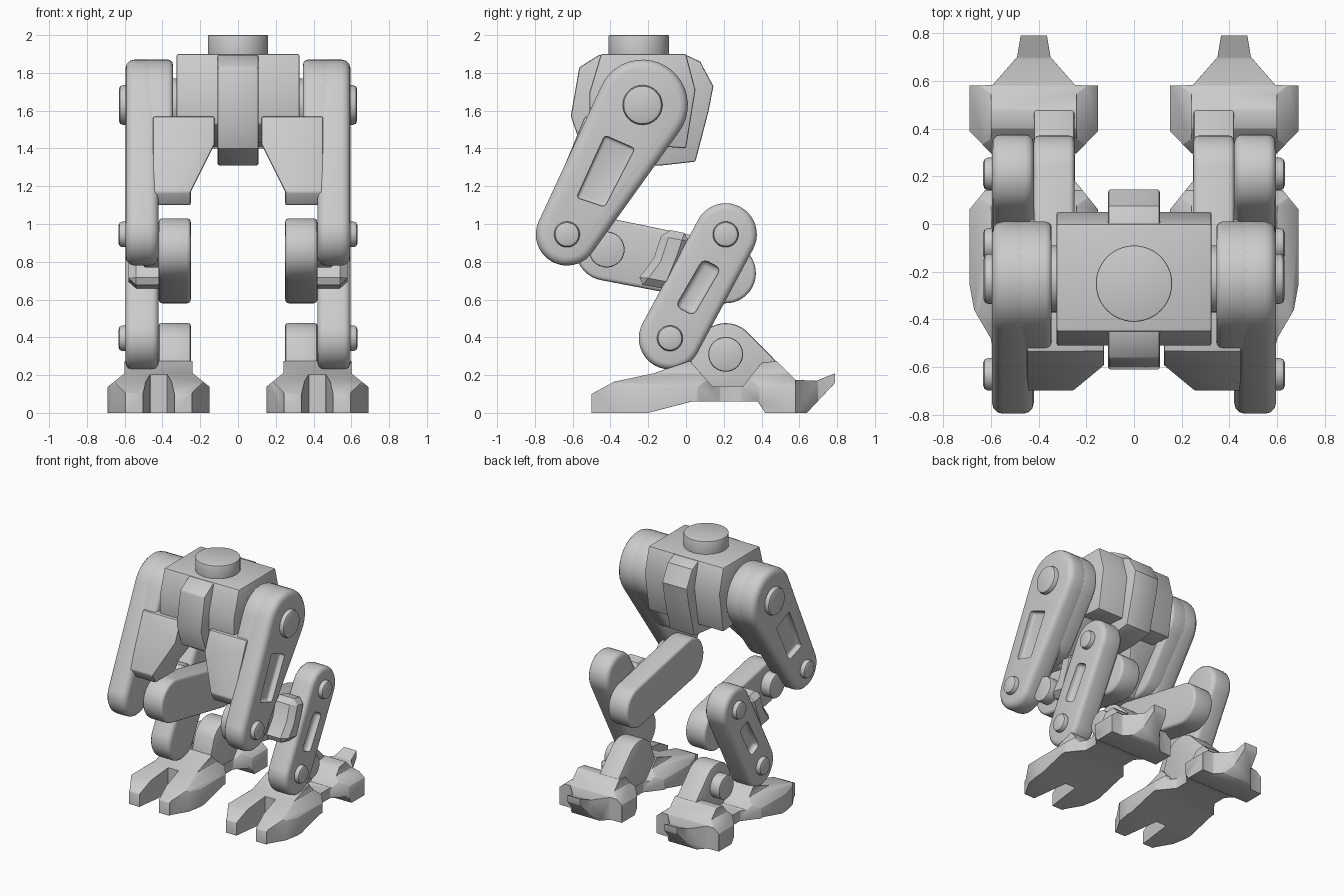
import bpy, bmesh, math
from mathutils import Vector

cube = bpy.data.objects.get("Cube")
if cube:
    bpy.data.objects.remove(cube, do_unlink=True)

grey = bpy.data.materials.new("light_grey")
grey.use_nodes = True
grey.diffuse_color = (0.6, 0.6, 0.6, 1)
grey.node_tree.nodes["Principled BSDF"].inputs["Base Color"].default_value = (0.6, 0.6, 0.6, 1)


def prism(name, pts, lo, hi, axis="x"):
    """Extrude a 2D outline along an axis."""
    place = {"x": lambda p, a: (a, p[0], p[1]),
             "y": lambda p, a: (p[0], a, p[1]),
             "z": lambda p, a: (p[0], p[1], a)}[axis]
    bm = bmesh.new()
    face = bm.faces.new([bm.verts.new(place(p, lo)) for p in pts])
    ext = bmesh.ops.extrude_face_region(bm, geom=[face])
    move = Vector(place((0, 0), hi - lo))
    bmesh.ops.translate(bm, vec=move, verts=[g for g in ext["geom"] if isinstance(g, bmesh.types.BMVert)])
    bmesh.ops.recalc_face_normals(bm, faces=bm.faces)
    mesh = bpy.data.meshes.new(name)
    bm.to_mesh(mesh)
    bm.free()
    mesh.materials.append(grey)
    obj = bpy.data.objects.new(name, mesh)
    bpy.context.collection.objects.link(obj)
    return obj


def activate(obj):
    bpy.ops.object.select_all(action="DESELECT")
    obj.select_set(True)
    bpy.context.view_layer.objects.active = obj


def combine(obj, tool, operation):
    mod = obj.modifiers.new("cut", "BOOLEAN")
    mod.object, mod.operation, mod.solver = tool, operation, "EXACT"
    activate(obj)
    bpy.ops.object.modifier_apply(modifier=mod.name)
    bpy.data.objects.remove(tool, do_unlink=True)


def bevel(obj, width, segments=3, angle=30):
    mod = obj.modifiers.new("bevel", "BEVEL")
    mod.width, mod.segments = width, segments
    mod.limit_method, mod.angle_limit = "ANGLE", math.radians(angle)
    activate(obj)
    bpy.ops.object.modifier_apply(modifier=mod.name)


def finish(obj, mirror=True):
    activate(obj)
    bpy.ops.object.shade_smooth_by_angle(angle=math.radians(32))
    if mirror:
        obj.modifiers.new("mirror", "MIRROR")


def circle(c, r, n=40):
    return [(c[0] + r * math.cos(math.tau * i / n), c[1] + r * math.sin(math.tau * i / n)) for i in range(n)]


def capsule(c1, r1, c2, r2, n=20):
    """Outline wrapped tightly around two circles."""
    dx, dy = c2[0] - c1[0], c2[1] - c1[1]
    a = math.atan2(dy, dx)
    off = math.acos((r1 - r2) / math.hypot(dx, dy))
    pts = []
    for c, r, start, end in ((c1, r1, a + off, a + math.tau - off), (c2, r2, a - off, a + off)):
        for i in range(n + 1):
            t = start + (end - start) * i / n
            pts.append((c[0] + r * math.cos(t), c[1] + r * math.sin(t)))
    return pts


def pin(name, c, r, lo, hi, width=0.02):
    obj = prism(name, circle(c, r), lo, hi)
    bevel(obj, width, 2)
    finish(obj)


# Joint centres in the side plane
HIP, KNEE, REAR_KNEE = (-0.23, 1.63), (-0.63, 0.945), (-0.42, 0.865)
HOCK, LINK_TOP, LINK_LOW, ANKLE = (0.21, 0.74), (0.21, 0.945), (-0.085, 0.395), (0.21, 0.31)
INNER, MID, OUTER = 0.25, 0.42, 0.595

# Pelvis block, central band and top mount
pelvis = prism("pelvis", [(-0.45, 1.9), (-0.51, 1.7), (-0.51, 1.53), (-0.35, 1.43),
                          (0, 1.4), (0.05, 1.71), (0, 1.9)], -0.325, 0.325)
bevel(pelvis, 0.01, 2)
finish(pelvis, False)
band = prism("pelvis_band", [(-0.46, 1.895), (-0.565, 1.83), (-0.61, 1.57), (-0.55, 1.4), (-0.4, 1.31),
                             (-0.13, 1.31), (0.05, 1.33), (0.12, 1.6), (0.145, 1.73), (0.075, 1.86),
                             (0, 1.895)], -0.108, 0.108)
bevel(band, 0.01, 2, 40)
finish(band, False)
mount = prism("top_mount", circle((0, -0.25), 0.16, 48), 1.85, 2.0, "z")
bevel(mount, 0.006, 2)
finish(mount, False)

# Thigh with recessed slot
thigh = prism("thigh", capsule(HIP, 0.24, KNEE, 0.165), MID, OUTER)
bevel(thigh, 0.045)
slot = prism("slot", [(-0.43, 1.47), (-0.27, 1.4), (-0.43, 1.09), (-0.58, 1.14)], OUTER - 0.04, 0.7)
bevel(slot, 0.018)
combine(thigh, slot, "DIFFERENCE")
finish(thigh)

# Inner hip boss, hip axle and the wedge bracket below the pelvis
boss = prism("hip_boss", capsule(HIP, 0.24, (-0.42, 1.3), 0.2), 0.345, 0.5)
bevel(boss, 0.025)
finish(boss)
pin("hip_axle", HIP, 0.14, 0.3, 0.36, 0.005)
bracket = prism("thigh_bracket", [(-0.535, 1.57), (-0.7, 1.17), (-0.66, 1.1), (-0.42, 1.1),
                                  (-0.15, 1.45), (-0.15, 1.57)], 0.1, 0.45)
wedge = prism("wedge", [(0.45, 1.05), (INNER, 1.05), (INNER, 1.17), (0.125, 1.42),
                        (0.125, 1.6), (0.45, 1.6)], -1, 1, "y")
combine(bracket, wedge, "INTERSECT")
bevel(bracket, 0.01, 2)
finish(bracket)

# Rear-slanting inner leg segment with its side block
segment = prism("inner_leg", capsule(REAR_KNEE, 0.165, HOCK, 0.16), INNER, MID)
bevel(segment, 0.02)
finish(segment)
block = prism("inner_leg_block", [(-0.12, 0.975), (0.03, 0.945), (-0.01, 0.82), (-0.08, 0.65),
                                  (-0.27, 0.685), (-0.17, 0.82)], 0.38, 0.58)
bevel(block, 0.04, 1, 40)
finish(block)

# Outer shin link with rounded slot
shin = prism("shin_link", capsule(LINK_TOP, 0.165, LINK_LOW, 0.165), MID, OUTER)
bevel(shin, 0.035)
slot = prism("slot", [(0.09, 0.815), (0.185, 0.765), (0.04, 0.515), (-0.055, 0.565)], OUTER - 0.04, 0.7)
bevel(slot, 0.03)
combine(shin, slot, "DIFFERENCE")
finish(shin)

# Bolts and pins
pin("hip_bolt", HIP, 0.105, 0.55, 0.63)
for name, centre in (("knee_bolt", KNEE), ("shin_top_bolt", LINK_TOP), ("shin_low_bolt", LINK_LOW)):
    pin(name, centre, 0.068, 0.55, 0.632)
pin("rear_knee_pin", REAR_KNEE, 0.095, 0.4, 0.5, 0.01)
pin("ankle_pin", ANKLE, 0.092, 0.4, 0.5, 0.01)

# Foot: side outline trimmed by plan outline and by front outline
foot = prism("foot", [(-0.5, 0), (-0.5, 0.1), (-0.38, 0.165), (-0.17, 0.21), (0.02, 0.275), (0.14, 0.14),
                      (0.3, 0.14), (0.4, 0.265), (0.48, 0.275), (0.58, 0.175), (0.69, 0.17), (0.79, 0.21),
                      (0.79, 0.16), (0.64, 0), (0.42, 0), (0.38, 0.06), (0.03, 0.06), (-0.2, 0)], 0.1, 0.74)
half = [(0.045, -0.2), (0.09, -0.55), (0.165, -0.55), (0.18, -0.48), (0.25, -0.36), (0.27, -0.25),
        (0.27, 0.06), (0.173, 0.18), (0.173, 0.29), (0.27, 0.39), (0.27, 0.58), (0.173, 0.582),
        (0.07, 0.7), (0.05, 0.82)]
plan = [(MID + u, y) for u, y in half] + [(MID - u, y) for u, y in reversed(half)]
combine(foot, prism("plan", plan, -0.1, 0.5, "z"), "INTERSECT")
side = [(0.28, -0.1), (0.28, 0.13), (0.18, 0.21), (0.18, 0.4)]
front = [(MID + u, z) for u, z in side] + [(MID - u, z) for u, z in reversed(side)]
combine(foot, prism("front", front, -1, 1, "y"), "INTERSECT")
bevel(foot, 0.008, 1)
finish(foot)

# Ankle tower rising from the foot
dome = [(ANKLE[0] + 0.165 * math.cos(t), ANKLE[1] + 0.165 * math.sin(t))
        for t in (math.radians(45 + i * 6) for i in range(19))]
ankle = prism("ankle", dome + [(0.02, 0.26), (0.02, 0.08), (0.5, 0.08), (0.53, 0.22)], INNER, MID)
bevel(ankle, 0.012, 2)
finish(ankle)
